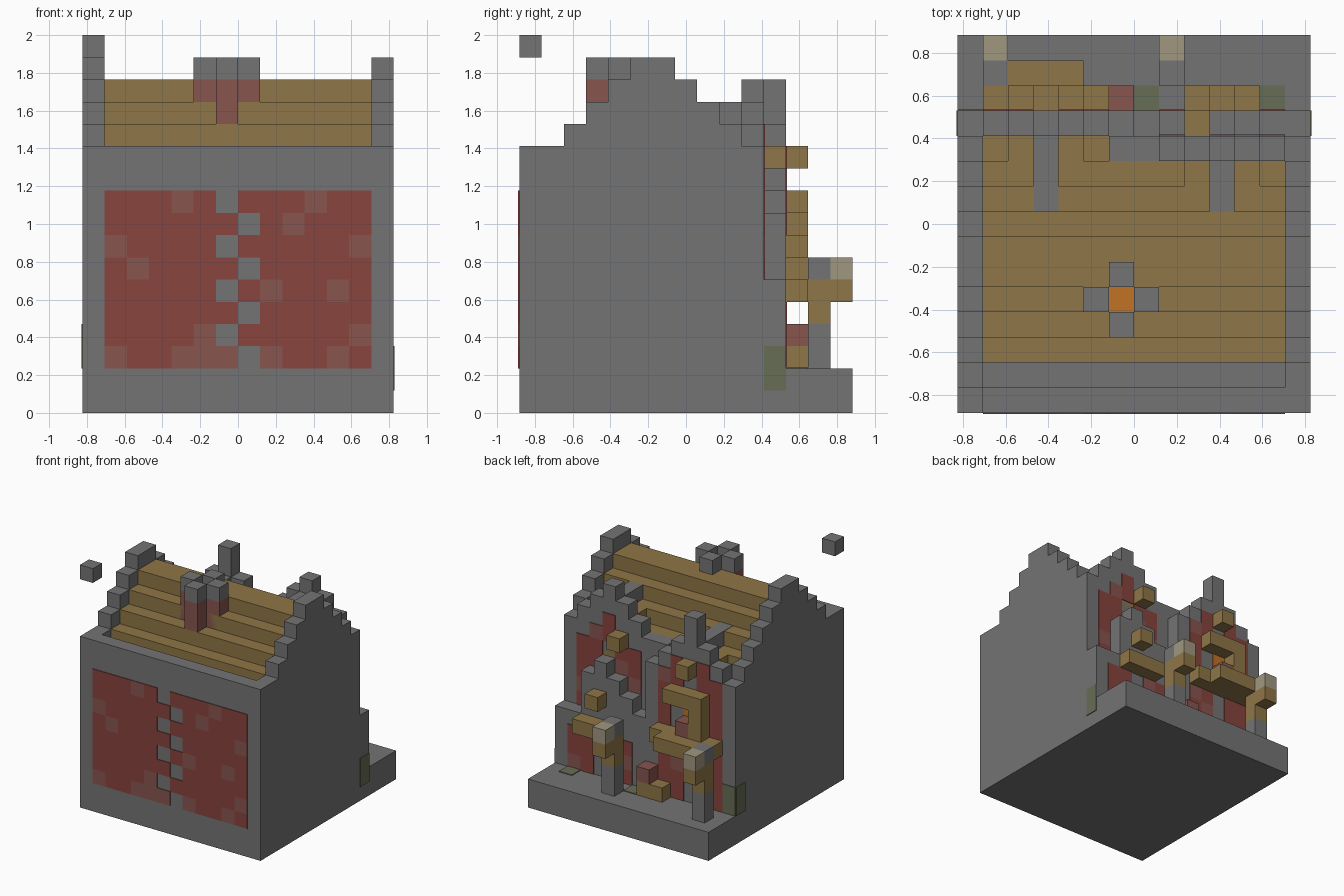
import bpy, bmesh

U = 2 / 17            # block size
T = 0.006 / U         # paint plate thickness in blocks

old = bpy.data.objects.get("Cube")
if old:
    bpy.data.objects.remove(old)


def material(name, rgb):
    m = bpy.data.materials.new(name)
    m.use_nodes = True
    m.diffuse_color = (*rgb, 1)
    m.node_tree.nodes["Principled BSDF"].inputs["Base Color"].default_value = (*rgb, 1)
    return m


STONE = material("stone grey", (0.174, 0.174, 0.174))
RED = material("dark red", (0.246, 0.058, 0.048))
BRICK = material("faded brick", (0.242, 0.089, 0.076))
WOOD = material("plank brown", (0.275, 0.181, 0.063))
LAMP = material("lamp beige", (0.35, 0.31, 0.216))
VINE = material("vine green", (0.133, 0.153, 0.09))
FIRE = material("fire orange", (0.533, 0.168, 0.018))


def boxes(name, mat, spans):
    """One object from (start, end) corner pairs counted in blocks."""
    bm = bmesh.new()
    for a, b in spans:
        cube = bmesh.ops.create_cube(bm, size=1)
        for v in cube["verts"]:
            p = [lo if c < 0 else hi for c, lo, hi in zip(v.co, a, b)]
            v.co = ((p[0] - 7) * U, (p[1] - 7.5) * U, p[2] * U)
    mesh = bpy.data.meshes.new(name)
    bm.to_mesh(mesh)
    bm.free()
    mesh.materials.append(mat)
    ob = bpy.data.objects.new(name, mesh)
    bpy.context.collection.objects.link(ob)
    return ob


def block(x, y, z, dx=1, dy=1, dz=1):
    return (x, y, z), (x + dx, y + dy, z + dz)


def paint(name, mat, cells, y, out):
    """Thin plates on a wall facing along y."""
    lo, hi = sorted((y, y + out * T))
    boxes(name, mat, [((x, lo, z), (x + 1, hi, z + 1)) for x, z in cells])


# Base and main body
boxes("base_slab", STONE, [block(0, 0, 0, 14, 15, 2)])
boxes("house_body", STONE, [block(0, 0, 2, 14, 11, 8),
                            block(0, 0, 10, 14, 1, 2), block(1, 1, 10, 12, 1, 1)])

# Stepped side walls and plank roof, one block lower between them
tops = {1: 12, 2: 13, 3: 14, 4: 15, 5: 16, 6: 16, 7: 15, 8: 14, 9: 13, 10: 12}
for side, x in (("right", 0), ("left", 13)):
    boxes(side + "_gable_wall", STONE, [block(x, y, 10, dz=t - 10) for y, t in tops.items()])
boxes("roof_planks", WOOD, [block(1, y, 10, dx=12, dz=t - 11)
                            for y, t in tops.items() if y > 1])
boxes("floating_block", STONE, [block(0, 0, 16)])

# Chimney ring with fire inside
ring = [(6, 3), (5, 4), (7, 4), (6, 5)]
boxes("chimney_stack", BRICK, [block(x, y, 12, dz=3) for x, y in ring])
boxes("chimney_cap", STONE, [block(x, y, 15) for x, y in ring])
boxes("chimney_fire", FIRE, [block(6, 4, 13, dz=1.2)])

# Back gables: column heights step up to a peak
right_cols = {0: 11, 1: 12, 2: 13, 3: 15, 4: 13, 5: 12, 6: 11}
left_cols = {6: 12, 7: 12, 8: 13, 9: 14, 10: 15, 11: 14, 12: 13, 13: 12}
porch_cols = {7: 7, 8: 8, 9: 9, 10: 10, 11: 9, 12: 6, 13: 6}
for name, y, cols in (("right_back_gable", 11, right_cols),
                      ("left_back_gable", 10, left_cols),
                      ("porch_gable", 11, porch_cols)):
    boxes(name, STONE, [block(x, y, 2, dz=t - 2) for x, t in cols.items()])

# Dormer ridges and dormer planks
boxes("right_dormer_ridge", STONE, [block(3, 8, 11, dy=3, dz=2.02)])
boxes("left_dormer_ridge", STONE, [block(10, 8, 12, dy=2, dz=2)])
boxes("right_dormer_planks", WOOD, [block(x, 9, 10.5, dy=2, dz=1.5) for x in (2, 4)])
boxes("left_dormer_planks", WOOD, [block(x, 9, 11, dz=2) for x in (9, 11)])

# Beam ends, awning, balcony and window frame
boxes("beam_ends", WOOD, [block(9, 11, 11), block(3, 12, 11), block(10, 12, 7)])
boxes("porch_awning", WOOD, [block(9, 12, 5, dx=3)])
boxes("balcony", WOOD, [block(1, 12, 6, dx=5), block(2, 13, 6, dx=3)])
boxes("window_frame", WOOD, [block(2, 12, 9, dx=3), block(2, 12, 7, dz=2)])
boxes("window_brick", BRICK, [block(3, 12, 7)])
boxes("bench", WOOD, [block(5, 12, 2, dx=2)])
boxes("bench_brick", BRICK, [block(6, 12, 3)])

# Lamp posts
for side, x in (("right", 1), ("left", 8)):
    boxes(side + "_post", STONE, [block(x, 13, 2, dz=2), block(x, 13, 6)])
    boxes(side + "_post_arm", WOOD, [block(x, 13, 4), block(x, 13, 5, dy=2)])
    boxes(side + "_lamp", LAMP, [block(x, 14, 6)])

# Front panel: red field split by a zigzag stone seam, with faded patches
seam = {(7 - z % 2, z) for z in range(2, 10)}
faded = {(4, 9), (1, 7), (2, 6), (5, 3), (4, 2), (5, 2), (6, 2), (1, 2), (10, 9),
         (9, 8), (12, 7), (8, 5), (11, 5), (12, 3), (8, 2), (11, 2)}
field = {(x, z) for x in range(1, 13) for z in range(2, 10)} - seam
paint("front_red_panel", RED, sorted(field - faded), 0, -1)
paint("front_faded_patches", BRICK, sorted(field & faded), 0, -1)

# Back wall panels, kept one block inside each gable outline
window = {(x, z) for x in (2, 3, 4) for z in (7, 8)}
panels = {
    "right_gable": (12, {(x, z) for x in (1, 2, 4, 5)
                         for z in range(2, right_cols[x] - 1)} - window),
    "left_gable": (11, {(x, z) for x in range(8, 13)
                        for z in range(6, left_cols[x] - 2)
                        if z >= porch_cols[x] and (x, z) != (10, 10)}),
    "porch": (12, {(x, z) for x in (8, 9, 11, 12) for z in range(2, 5)}),
}
for name, (y, cells) in panels.items():
    worn = {c for c in cells if (c[0] * 3 + c[1] * 2) % 5 == 0}
    paint(name + "_red_panel", RED, sorted(cells - worn), y, 1)
    paint(name + "_faded_patches", BRICK, sorted(worn), y, 1)
paint("window_glow", FIRE, [(3, 8)], 12, 1)

# Vines on the ground and around the back corners
boxes("ground_vines", VINE, [block(x, 12, 2, dz=T) for x in (7, 12)])
boxes("corner_vines", VINE, [block(14, 11, 1, dx=T, dz=2), block(-T, 11, 2, dx=T, dz=2),
                             block(0, 12, 2, dy=T, dz=2)])
